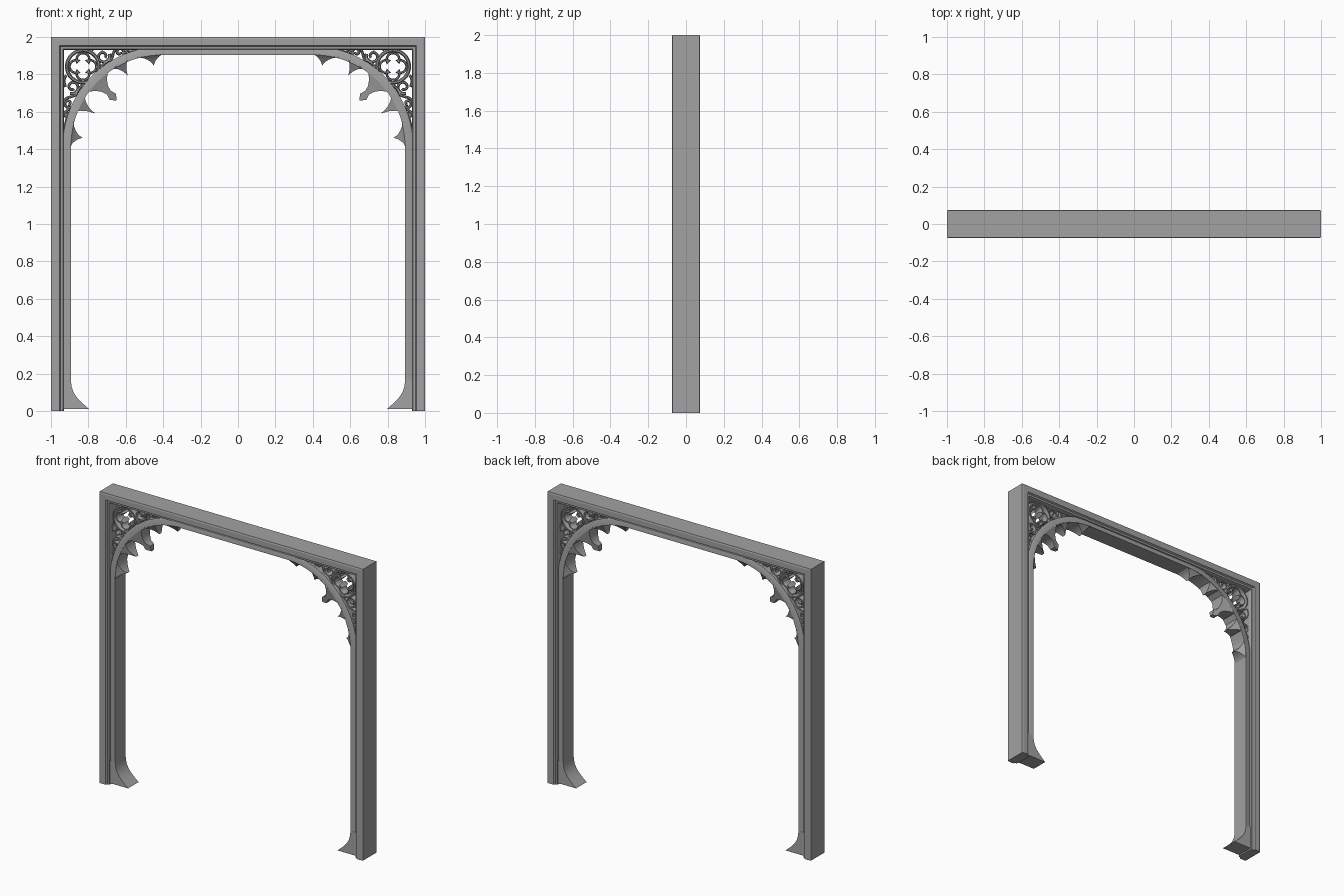
import bpy, bmesh, math
from mathutils import Vector
from mathutils.geometry import interpolate_bezier

cube = bpy.data.objects.get("Cube")
if cube:
    bpy.data.objects.remove(cube)

stone = bpy.data.materials.new("grey_stone")
stone.use_nodes = True
GREY = (0.36, 0.36, 0.36, 1)
stone.diffuse_color = GREY
stone.node_tree.nodes["Principled BSDF"].inputs["Base Color"].default_value = GREY

# Arch geometry: corner circle centre and soffit radius
CX, CZ, R = 0.405, 1.416, 0.488
FRAME_IN, TOP_IN = 0.933, 1.945
BAND_Y = 0.057


def finish(name, bm, smooth=True):
    bmesh.ops.recalc_face_normals(bm, faces=bm.faces)
    mesh = bpy.data.meshes.new(name)
    bm.to_mesh(mesh)
    bm.free()
    mesh.materials.append(stone)
    obj = bpy.data.objects.new(name, mesh)
    bpy.context.collection.objects.link(obj)
    if smooth:
        bpy.ops.object.select_all(action='DESELECT')
        obj.select_set(True)
        bpy.context.view_layer.objects.active = obj
        bpy.ops.object.shade_smooth_by_angle(angle=math.radians(35))
    return obj


def skin(bm, rings, closed=False):
    """Bridge rings of points; cap the ends when open."""
    rows = [[bm.verts.new(p) for p in ring] for ring in rings]
    n = len(rows[0])
    pairs = list(zip(rows, rows[1:])) + ([(rows[-1], rows[0])] if closed else [])
    for a, b in pairs:
        for i in range(n):
            j = (i + 1) % n
            bm.faces.new((a[i], a[j], b[j], b[i]))
    if not closed:
        bm.faces.new(rows[0])
        bm.faces.new(rows[-1])


def sweep(bm, path, profile, closed=False):
    """Sweep (offset, y) profile along an x-z path with mitred corners."""
    pts = [Vector(p) for p in path]
    n = len(pts)
    rings = []
    for i, p in enumerate(pts):
        before = pts[i - 1] if closed or i else None
        after = pts[(i + 1) % n] if closed or i < n - 1 else None
        d0 = (p - before).normalized() if before is not None else (after - p).normalized()
        d1 = (after - p).normalized() if after is not None else d0
        n0, n1 = Vector((d0.y, -d0.x)), Vector((d1.y, -d1.x))
        m = n0 + n1
        m = m / max(m.dot(n0), 0.4)
        rings.append([(p.x + m.x * o, y, p.y + m.y * o) for o, y in profile])
    skin(bm, rings, closed)


def arc(cx, cz, r0, r1, a0, a1, steps=24, ends=True):
    out = []
    for i in range(steps + (1 if ends else 0)):
        t = i / steps
        a, r = math.radians(a0 + (a1 - a0) * t), r0 + (r1 - r0) * t
        out.append((cx + r * math.cos(a), cz + r * math.sin(a)))
    return out


def two_sided(half):
    return half + [(o, -y) for o, y in reversed(half)]


def bar(width, depth):
    """Chamfered bar section for the tracery."""
    w = width / 2
    return two_sided([(-w, depth * 0.55), (-w * 0.4, depth), (w * 0.4, depth), (w, depth * 0.55)])


# Outer frame with stepped moulding
bm = bmesh.new()
sweep(bm, [(-1, 0), (-1, 2), (1, 2), (1, 0)],
      two_sided([(0, 0.072), (0.01, 0.075), (0.046, 0.075), (0.052, 0.064),
                 (0.064, 0.062), (0.069, 0.045)]))
finish("outer_frame", bm, False)

# Inner band: posts, rounded corners and lintel in one sweep
bm = bmesh.new()
path = [(-CX - R, 0.01)] + arc(-CX, CZ, R, R, 180, 90) + arc(CX, CZ, R, R, 90, 0) + [(CX + R, 0.01)]
sweep(bm, path, two_sided([(-0.044, 0.05), (-0.032, 0.055), (0, BAND_Y)]))
finish("inner_arch_band", bm)


def corner(name, build):
    """Build a part for the +x corner and its mirror on -x."""
    for side, s in (("left", 1), ("right", -1)):
        bm = bmesh.new()
        build(bm)
        for v in bm.verts:
            v.co.x *= s
        finish(side + "_" + name, bm)


# Flared feet
def foot(bm):
    x = CX + R
    curve = interpolate_bezier(Vector((x, 0.17, 0)), Vector((x, 0.09, 0)),
                               Vector((x - 0.04, 0.06, 0)), Vector((x - 0.098, 0.01, 0)), 12)
    skin(bm, [[(FRAME_IN, -BAND_Y, p.y), (p.x, -BAND_Y, p.y),
               (p.x, BAND_Y, p.y), (FRAME_IN, BAND_Y, p.y)] for p in curve])


corner("flared_foot", foot)


# Pointed cusps under each corner arch: start, tip, end angle and tip radius
CUSPS = [(-1, 6, 16, 0.43), (22, 26, 33, 0.40), (36, 45, 54, 0.345),
         (57, 64, 68, 0.42), (74, 84, 91, 0.435)]


def cusps(bm):
    for a0, tip, a1, tip_r in CUSPS:
        taper = [1, 0.62, 0.4, 0.22, 0.1, 0.01]
        if tip == 45:
            taper = [1, 0.6, 0.34, 0.22, 0.4, 0.02]
        rings = []
        for i, k in enumerate(taper):
            t = i / (len(taper) - 1)
            r = R + 0.006 + (tip_r - R - 0.006) * t
            y = BAND_Y * (1 - t) + 0.012 * t
            ends = [math.radians(tip + (a - tip) * k) for a in (a0, a1)]
            lo, hi = [(CX + r * math.cos(a), CZ + r * math.sin(a)) for a in ends]
            rings.append([(lo[0], -y, lo[1]), (hi[0], -y, hi[1]),
                          (hi[0], y, hi[1]), (lo[0], y, lo[1])])
        skin(bm, rings)


corner("arch_cusps", cusps)

# Quatrefoil roundel
QX, QZ = 0.829, 1.842


def roundel(bm):
    sweep(bm, arc(QX, QZ, 0.086, 0.086, 0, 360, 40, False), bar(0.02, 0.045), True)
    foils = []
    for k in range(4):
        a = math.radians(90 * k)
        foils += arc(QX + 0.038 * math.cos(a), QZ + 0.038 * math.sin(a),
                     0.034, 0.034, 90 * k - 115, 90 * k + 115, 14)
    sweep(bm, foils, bar(0.013, 0.035), True)


corner("quatrefoil_roundel", roundel)


# Scrollwork, laid out as distance along and away from the frame, on both arms
def scrolls(bm):
    curls = [
        arc(0.212, 0.048, 0.012, 0.036, 400, -20, 30),
        arc(0.187, 0.108, 0.006, 0.021, -200, 130, 20),
        arc(0.300, 0.026, 0.006, 0.024, 0, 400, 24),
        arc(0.362, 0.016, 0.004, 0.014, 180, 520, 18),
    ]
    links = [((0.248, 0.035), (0.26, 0.09), (0.20, 0.07), (0.205, 0.118)),
             ((0.15, 0.015), (0.17, 0.0), (0.19, 0.0), (0.212, 0.012)),
             ((0.24, 0.072), (0.27, 0.075), (0.26, 0.01), (0.285, 0.006)),
             ((0.32, 0.03), (0.34, 0.035), (0.34, 0.002), (0.362, 0.002)),
             ((0.37, 0.02), (0.40, 0.016), (0.42, 0.004), (0.47, 0.004))]
    for link in links:
        bez = interpolate_bezier(*[Vector((u, v, 0)) for u, v in link], 14)
        curls.append([(p.x, p.y) for p in bez])
    for pts in curls:
        sweep(bm, [(FRAME_IN - u, TOP_IN - v) for u, v in pts], bar(0.015, 0.036))
        sweep(bm, [(FRAME_IN - v, TOP_IN - u) for u, v in pts], bar(0.015, 0.036))


corner("scroll_tracery", scrolls)
